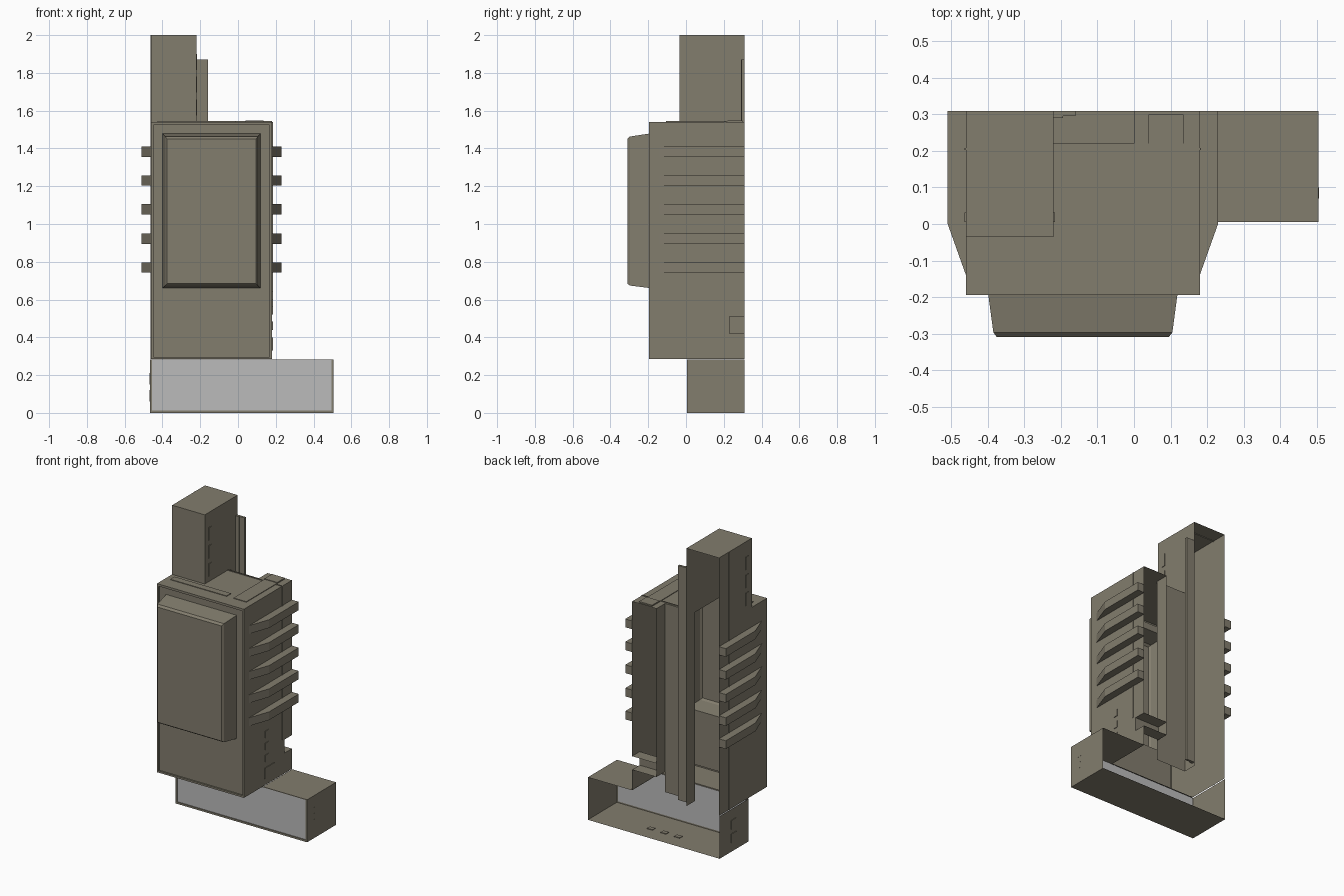
import bpy, bmesh

if "Cube" in bpy.data.objects:
    bpy.data.objects.remove(bpy.data.objects["Cube"])

def material(name, col):
    m = bpy.data.materials.new(name)
    m.diffuse_color = (*col, 1)
    m.use_nodes = True
    m.node_tree.nodes["Principled BSDF"].inputs["Base Color"].default_value = m.diffuse_color
    return m

STONE = material("brown grey wall", (0.225, 0.205, 0.155))
PALE = material("pale grey panel", (0.50, 0.50, 0.50))

def polys(name, faces, mat=STONE):
    """Open shell made from a list of polygons (lists of points)."""
    bm = bmesh.new()
    for f in faces:
        bm.faces.new([bm.verts.new(p) for p in f])
    bmesh.ops.remove_doubles(bm, verts=bm.verts, dist=1e-5)
    bmesh.ops.recalc_face_normals(bm, faces=bm.faces)
    me = bpy.data.meshes.new(name)
    bm.to_mesh(me)
    bm.free()
    me.materials.append(mat)
    ob = bpy.data.objects.new(name, me)
    bpy.context.collection.objects.link(ob)
    return ob

def qx(x, y0, y1, z0, z1):
    return [(x, y0, z0), (x, y1, z0), (x, y1, z1), (x, y0, z1)]

def qy(y, x0, x1, z0, z1):
    return [(x0, y, z0), (x1, y, z0), (x1, y, z1), (x0, y, z1)]

def qz(z, x0, x1, y0, y1):
    return [(x0, y0, z), (x1, y0, z), (x1, y1, z), (x0, y1, z)]

def box(name, x0, x1, y0, y1, z0, z1, mat=STONE):
    return polys(name, [qx(x0, y0, y1, z0, z1), qx(x1, y0, y1, z0, z1),
                        qy(y0, x0, x1, z0, z1), qy(y1, x0, x1, z0, z1),
                        qz(z0, x0, x1, y0, y1), qz(z1, x0, x1, y0, y1)], mat)

def frame(y, o, i, y2=None):
    """Four quads joining rectangle o at y to rectangle i at y2; (x0, x1, z0, z1)."""
    y2 = y if y2 is None else y2
    a, b = qy(y, *o), qy(y2, *i)
    return [[a[k], a[(k + 1) % 4], b[(k + 1) % 4], b[k]] for k in range(4)]

L, R, F, B = -0.46, 0.18, -0.195, 0.31      # main block limits
Z0, Z1, TOP = 0.285, 1.54, 2.0
TX, TY = -0.22, -0.035                      # tower inner side and front
RY = 0.22                                   # depth of rear channel

# main block: open-backed shell with rear channel and notched right wall
polys("main_block", [
    qx(L, F, B, Z0, Z1),
    [(R, F, Z0), (R, B, Z0), (R, B, 0.42), (R, 0.23, 0.42), (R, 0.23, 0.51),
     (R, B, 0.51), (R, B, Z1), (R, F, Z1)],
    [(L, F, Z1), (R, F, Z1), (R, B, Z1), (0, B, Z1), (0, RY, Z1),
     (TX, RY, Z1), (TX, TY, Z1), (L, TY, Z1)],
    qz(Z0, L, R, F, 0.01)])
polys("rear_channel", [qx(0, RY, B, 0.42, Z1), qy(RY, TX, 0, Z0, Z1),
                       qx(TX, RY, B, Z0, Z1)])
polys("rear_ledge", [qz(0.42, 0, R, 0.23, B), qz(0.51, 0, R, 0.23, B),
                     qy(0.23, 0, R, 0.42, 0.51)])

# front wall: raised rim, recessed panel, open behind the bay
rim, inner, bay = (L, R, Z0, Z1), (-0.448, 0.168, 0.297, 1.525), (-0.40, 0.12, 0.66, 1.48)
polys("front_wall", frame(F, rim, inner) + frame(F, inner, inner, F + 0.01)
      + frame(F + 0.01, inner, bay))

# projecting bay with chamfered edge
mid, tip = (-0.385, 0.105, 0.674, 1.463), (-0.375, 0.095, 0.684, 1.45)
polys("front_bay", frame(F + 0.01, bay, mid, -0.297) + frame(-0.297, mid, tip, -0.31)
      + [qy(-0.31, *tip)])

# tower: open-backed
polys("tower", [qx(L, TY, B, Z1, TOP), qx(TX, TY, B, Z1, TOP),
                qy(TY, L, TX, Z1, TOP), qz(TOP, L, TX, TY, B)])

# side fins, tapering toward the front
for side, x, out in (("left", L, -0.05), ("right", R, 0.05)):
    for i, z in enumerate((0.742, 0.895, 1.05, 1.203, 1.355)):
        prof = [(x, B), (x + out, B), (x + out, 0.0), (x, -0.14)]
        lo = [(px, py, z) for px, py in prof]
        hi = [(px, py, z + 0.055) for px, py in prof]
        polys(f"{side}_fin_{i}", [lo, hi] + [
            [lo[k], lo[(k + 1) % 4], hi[(k + 1) % 4], hi[k]] for k in range(4)])

# rear column in the channel
box("rear_column", TX, -0.195, 0.29, B, 0.31, 1.87)
box("rear_column_strip", -0.195, -0.16, 0.295, B, 0.31, 1.87)

# base: open back, pale front panel with narrow border
BL, BR, BF, BZ = -0.465, 0.505, 0.005, 0.283
ob, ib = (BL, BR, 0, BZ), (BL + 0.011, BR - 0.011, 0.012, BZ - 0.004)
polys("base_shell", [qx(BL, BF, B, 0, BZ), qx(BR, BF, B, 0, BZ),
                     qz(0, BL, BR, BF, B), qz(BZ, R, BR, BF, B)]
      + frame(BF, ob, ib) + frame(BF, ib, ib, BF + 0.006))
polys("base_front_panel", [qy(BF + 0.006, *ib)], PALE)

# thin ribs across the sides and roof
E = 0.004
box("left_rib", L - E, L, 0.203, 0.208, Z0, TOP)
box("roof_rib", TX, R, 0.203, 0.208, Z1, Z1 + E)
box("tower_rib", L, TX, 0.203, 0.208, TOP - E, TOP)
box("right_rib", R, R + E, 0.203, 0.208, 0.52, Z1)

# small window and hatch plates
for i in range(3):
    z = 1.575 + 0.12 * i
    box(f"tower_right_window_{i}", TX, TX + E, 0.005, 0.032, z, z + 0.085)
    box(f"tower_left_window_{i}", L - E, L, 0.005, 0.032, z, z + 0.085)
    z = 0.44 + 0.08 * i
    box(f"side_window_{i}", R, R + E, 0.025, 0.06, z, z + 0.045)
    z = 0.10 + 0.04 * i
    box(f"base_end_window_{i}", BR, BR + 0.001, 0.07, 0.10, z, z + 0.025)
    box(f"base_floor_window_{i}", -0.1 + 0.1 * i, -0.06 + 0.1 * i, 0.18, 0.21, 0, E)
for i, z in enumerate((0.06, 0.15)):
    box(f"base_left_window_{i}", BL - E, BL, 0.14, 0.19, z, z + 0.06)
box("side_hatch", R, R + E, 0.02, 0.12, 0.33, 0.40)
for i, x in enumerate((-0.44, -0.325)):
    box(f"tower_roof_window_{i}", x, x + 0.09, 0.01, 0.035, TOP - E, TOP)
box("roof_slot", -0.425, -0.01, -0.105, -0.06, Z1, Z1 + E)
box("roof_strip", 0.04, 0.135, -0.105, RY, Z1, Z1 + E)
box("roof_hatch", 0.04, 0.135, RY, 0.30, Z1, Z1 + 2 * E)
